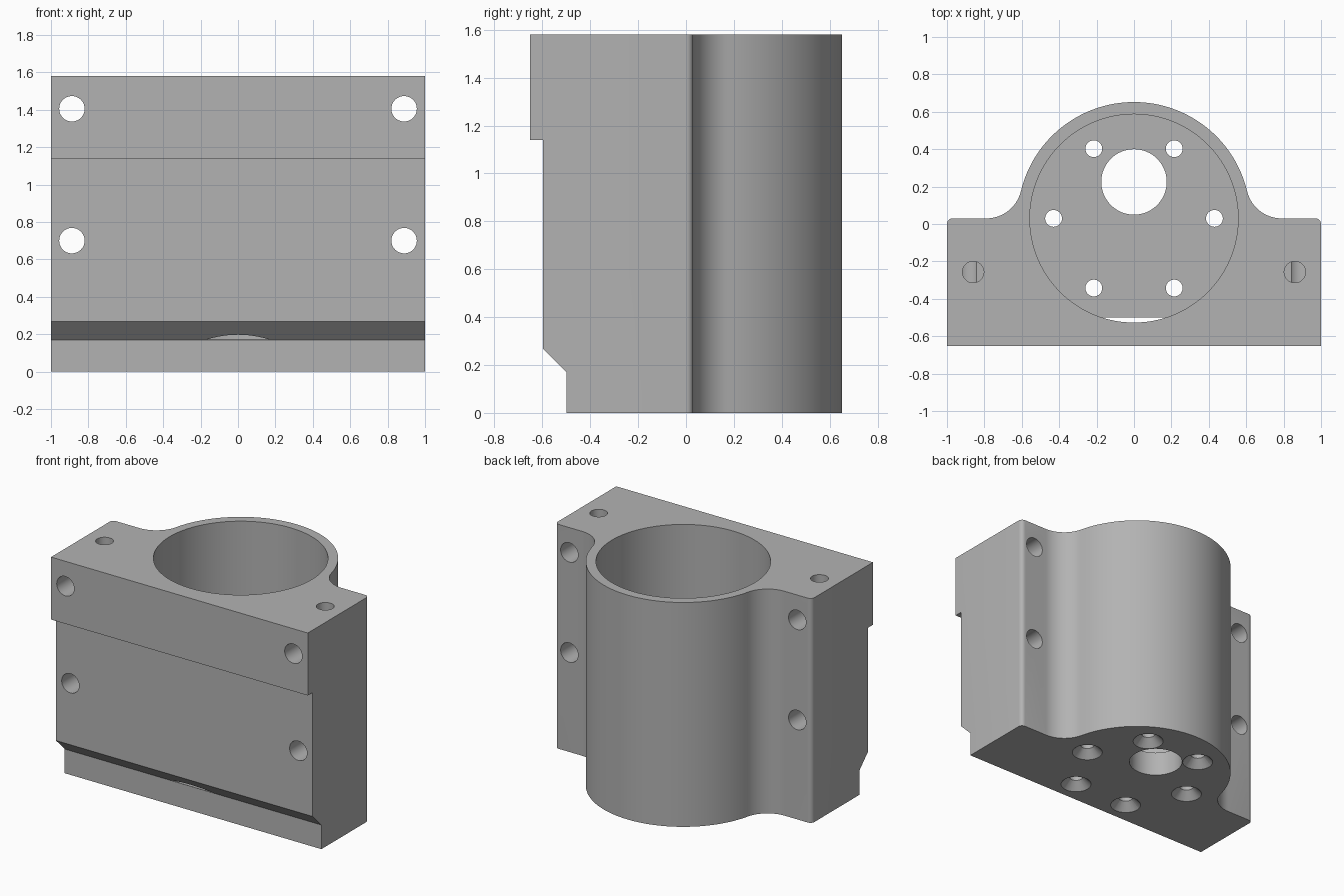
import bpy
import bmesh
from math import sin, cos, pi, radians, sqrt, atan2
from mathutils import Matrix, Vector

cube = bpy.data.objects.get("Cube")
if cube:
    bpy.data.objects.remove(cube, do_unlink=True)

HEIGHT = 1.58
BACK = 0.03          # flange back plane, also the bore axis
OUTER = 0.622        # outer radius of the barrel
FILLET = 0.19        # barrel to flange fillet
CORNER = 0.03        # rounded flange edge
FLOOR = 0.171

grey = bpy.data.materials.new("machined grey")
grey.use_nodes = True
grey.diffuse_color = (0.45, 0.45, 0.45, 1)
grey.node_tree.nodes["Principled BSDF"].inputs["Base Color"].default_value = (0.45, 0.45, 0.45, 1)


def make_object(name, bm):
    bmesh.ops.recalc_face_normals(bm, faces=bm.faces)
    mesh = bpy.data.meshes.new(name)
    bm.to_mesh(mesh)
    bm.free()
    mesh.materials.append(grey)
    obj = bpy.data.objects.new(name, mesh)
    bpy.context.collection.objects.link(obj)
    return obj


def prism(name, points, direction):
    bm = bmesh.new()
    face = bm.faces.new([bm.verts.new(p) for p in points])
    result = bmesh.ops.extrude_face_region(bm, geom=[face])
    verts = [v for v in result["geom"] if isinstance(v, bmesh.types.BMVert)]
    bmesh.ops.translate(bm, verts=verts, vec=Vector(direction))
    return make_object(name, bm)


def arc(cx, cy, r, start, end, steps):
    return [(cx + r * cos(start + (end - start) * i / steps),
             cy + r * sin(start + (end - start) * i / steps)) for i in range(steps + 1)]


def combine(body, tool, operation="DIFFERENCE"):
    mod = body.modifiers.new("cut", "BOOLEAN")
    mod.operation = operation
    mod.solver = "EXACT"
    mod.object = tool
    bpy.context.view_layer.objects.active = body
    bpy.ops.object.modifier_apply(modifier=mod.name)
    bpy.data.objects.remove(tool, do_unlink=True)


def drill(body, center, r1, r2, depth, axis="Z", segments=48):
    bm = bmesh.new()
    turn = Matrix.Rotation(radians(90), 4, "X") if axis == "Y" else Matrix()
    bmesh.ops.create_cone(bm, cap_ends=True, segments=segments, radius1=r1, radius2=r2,
                          depth=depth, matrix=Matrix.Translation(center) @ turn)
    combine(body, make_object("drill", bm))


# Plan outline: right half of the back edge, then mirrored
fillet_x = sqrt((OUTER + FILLET) ** 2 - FILLET ** 2)
tangent = atan2(FILLET, fillet_x)
half = [(1, -0.9)]
half += arc(1 - CORNER, BACK - CORNER, CORNER, 0, pi / 2, 6)
half += arc(fillet_x, BACK + FILLET, FILLET, -pi / 2, -pi + tangent, 16)
half += arc(0, BACK, OUTER, tangent, pi / 2, 40)[1:]
plan = half + [(-x, y) for x, y in reversed(half[:-1])]
body = prism("bearing_housing", [(x, y, -0.1) for x, y in plan], (0, 0, HEIGHT + 0.2))

# Side profile: stepped and chamfered front
side = [(0.9, 0), (-0.5, 0), (-0.5, 0.17), (-0.597, 0.267),
        (-0.597, 1.14), (-0.652, 1.14), (-0.652, HEIGHT), (0.9, HEIGHT)]
combine(body, prism("side_profile", [(-1.2, y, z) for y, z in side], (2.4, 0, 0)), "INTERSECT")

# Main bore, closed by the floor
drill(body, (0, BACK, FLOOR + 1), 0.557, 0.557, 2, segments=128)

# Offset shaft hole through the floor
drill(body, (0, 0.225, 0.1), 0.175, 0.175, 0.6, segments=64)

# Ring of countersunk screw holes
for i in range(6):
    x, y = 0.43 * cos(i * pi / 3), BACK + 0.43 * sin(i * pi / 3)
    drill(body, (x, y, 0.1), 0.045, 0.045, 0.6, segments=32)
    drill(body, (x, y, 0.02), 0.12, 0.04, 0.08, segments=32)

# Flange mounting holes and blind holes in the top
for s in (-1, 1):
    for z in (0.7, 1.405):
        drill(body, (s * 0.888, -0.3, z), 0.068, 0.068, 1.2, axis="Y")
    drill(body, (s * 0.86, -0.257, 1.354 + 0.2), 0.057, 0.057, 0.4)

# Smooth curved walls, crisp edges
bpy.ops.object.select_all(action="DESELECT")
body.select_set(True)
bpy.context.view_layer.objects.active = body
bpy.ops.object.shade_smooth_by_angle(angle=radians(30))
